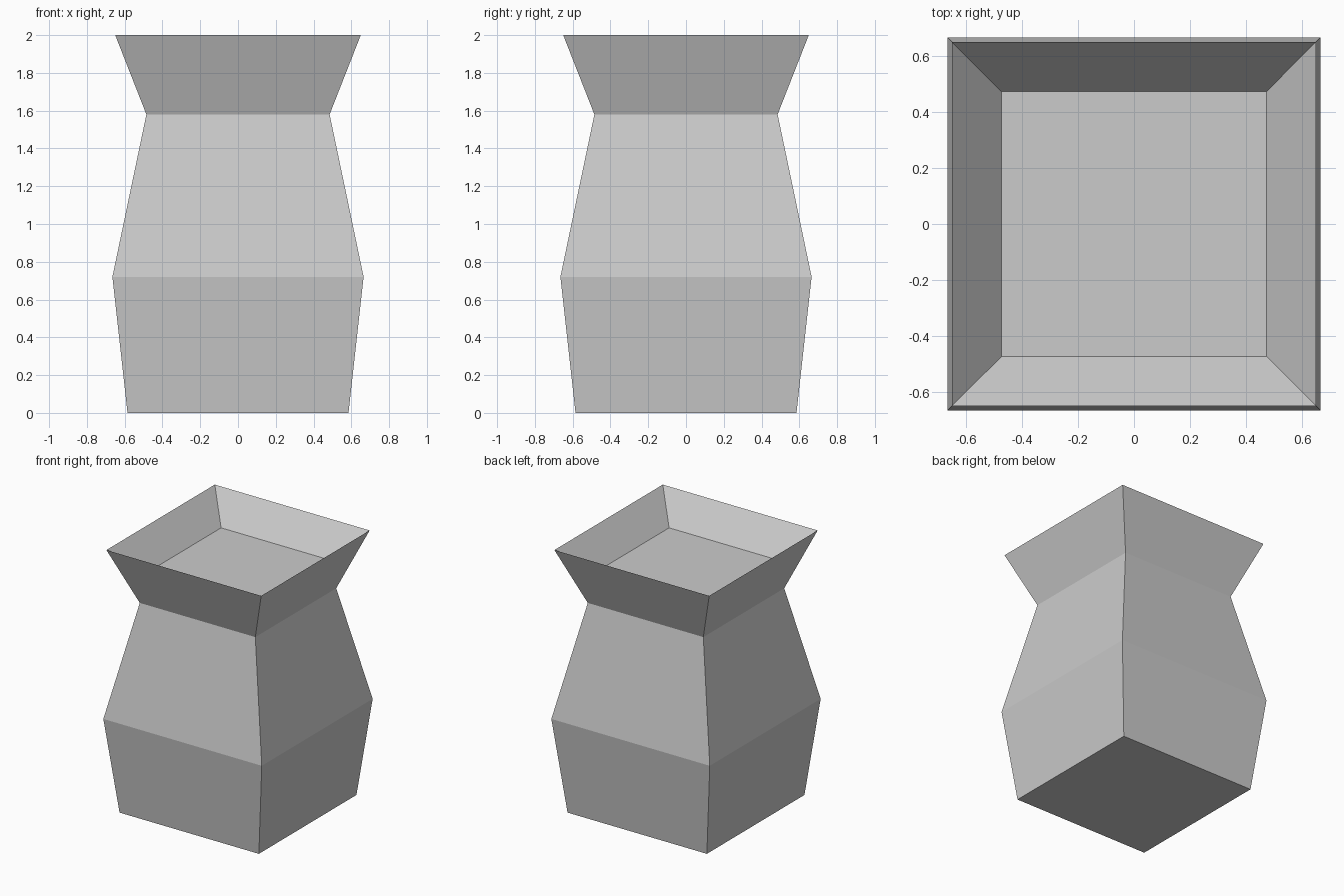
import bpy
import bmesh

cube = bpy.data.objects.get("Cube")
if cube:
    bpy.data.objects.remove(cube, do_unlink=True)

# Plain grey clay
clay = bpy.data.materials.new("grey_clay")
clay.use_nodes = True
colour = (0.6, 0.6, 0.6, 1.0)
clay.diffuse_color = colour
clay.node_tree.nodes["Principled BSDF"].inputs["Base Color"].default_value = colour

# Half-width and height of each square ring: base, belly, neck, rim, inner floor
PROFILE = [(0.585, 0), (0.665, 0.72), (0.485, 1.58), (0.65, 2), (0.473, 1.787)]
CORNERS = [(-1, -1), (1, -1), (1, 1), (-1, 1)]

bm = bmesh.new()
rings = [[bm.verts.new((x * w, y * w, z)) for x, y in CORNERS] for w, z in PROFILE]

# Walls between neighbouring rings
for low, high in zip(rings, rings[1:]):
    for i in range(4):
        j = (i + 1) % 4
        bm.faces.new((low[i], low[j], high[j], high[i]))

# Underside and recessed floor
bm.faces.new(rings[0][::-1])
bm.faces.new(rings[-1])
bmesh.ops.recalc_face_normals(bm, faces=bm.faces)

mesh = bpy.data.meshes.new("square_vase")
bm.to_mesh(mesh)
bm.free()
mesh.materials.append(clay)
vase = bpy.data.objects.new("square_vase", mesh)
bpy.context.collection.objects.link(vase)
